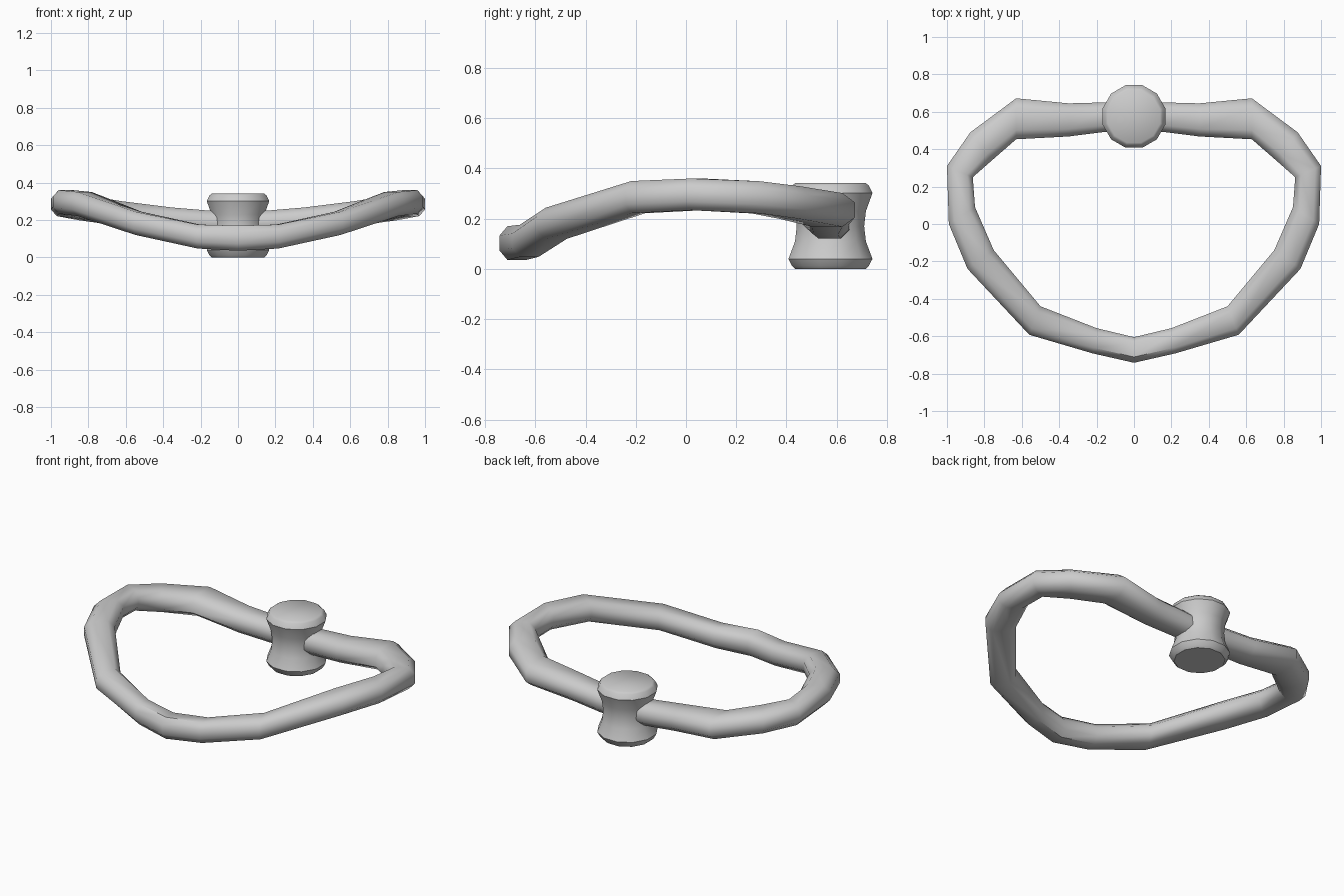
import bpy, bmesh, math

if "Cube" in bpy.data.objects:
    bpy.data.objects.remove(bpy.data.objects["Cube"])


def finish(bm, name, angle):
    bmesh.ops.recalc_face_normals(bm, faces=bm.faces)
    mesh = bpy.data.meshes.new(name)
    bm.to_mesh(mesh)
    bm.free()
    obj = bpy.data.objects.new(name, mesh)
    bpy.context.collection.objects.link(obj)
    bpy.ops.object.select_all(action='DESELECT')
    obj.select_set(True)
    bpy.context.view_layer.objects.active = obj
    bpy.ops.object.shade_smooth_by_angle(angle=math.radians(angle))
    return obj


def bridge(bm, a, b):
    n = len(a)
    for i in range(n):
        bm.faces.new((a[i], a[(i + 1) % n], b[(i + 1) % n], b[i]))


# Handle loop: right-half stations, outer x, y / inner x, y / middle z / half height
stations = [
    (0.00, -0.742, 0.00, -0.605, 0.103, 0.067),
    (0.22, -0.692, 0.20, -0.557, 0.112, 0.064),
    (0.56, -0.592, 0.50, -0.440, 0.182, 0.062),
    (0.89, -0.240, 0.75, -0.140, 0.286, 0.064),
    (0.99, 0.000, 0.85, 0.090, 0.297, 0.063),
    (1.00, 0.310, 0.862, 0.250, 0.285, 0.064),
    (0.875, 0.490, 0.76, 0.340, 0.264, 0.065),
    (0.63, 0.672, 0.63, 0.453, 0.235, 0.067),
    (0.35, 0.645, 0.35, 0.468, 0.202, 0.065),
    (0.16, 0.650, 0.16, 0.492, 0.186, 0.065),
    (0.00, 0.650, 0.00, 0.495, 0.184, 0.065),
]
mirrored = [(-s[0], s[1], -s[2], *s[3:]) for s in stations[-2:0:-1]]
section = [(1, -0.45), (1, 0.45), (0.55, 1), (-0.55, 1),
           (-1, 0.45), (-1, -0.45), (-0.55, -1), (0.55, -1)]
bm = bmesh.new()
rings = []
for ox, oy, ix, iy, z, h in stations + mirrored:
    rings.append([bm.verts.new(((ox + ix) / 2 + u * (ox - ix) / 2,
                                (oy + iy) / 2 + u * (oy - iy) / 2,
                                z + v * h)) for u, v in section])
for i, ring in enumerate(rings):
    bridge(bm, ring, rings[(i + 1) % len(rings)])
finish(bm, "handle_loop", 50)

# Waisted hub at the back: twelve-sided lathe, radius / height
profile = [(0.145, 0.0), (0.158, 0.012), (0.173, 0.04), (0.146, 0.11),
           (0.139, 0.17), (0.146, 0.23), (0.173, 0.302), (0.158, 0.332),
           (0.145, 0.342)]
bm = bmesh.new()
rings = []
for r, z in profile:
    rings.append([bm.verts.new((r * math.cos(math.radians(15 + 30 * k)),
                                0.575 + r * math.sin(math.radians(15 + 30 * k)), z))
                  for k in range(12)])
for a, b in zip(rings, rings[1:]):
    bridge(bm, a, b)
bm.faces.new(rings[0])
bm.faces.new(rings[-1])
finish(bm, "mounting_hub", 40)
